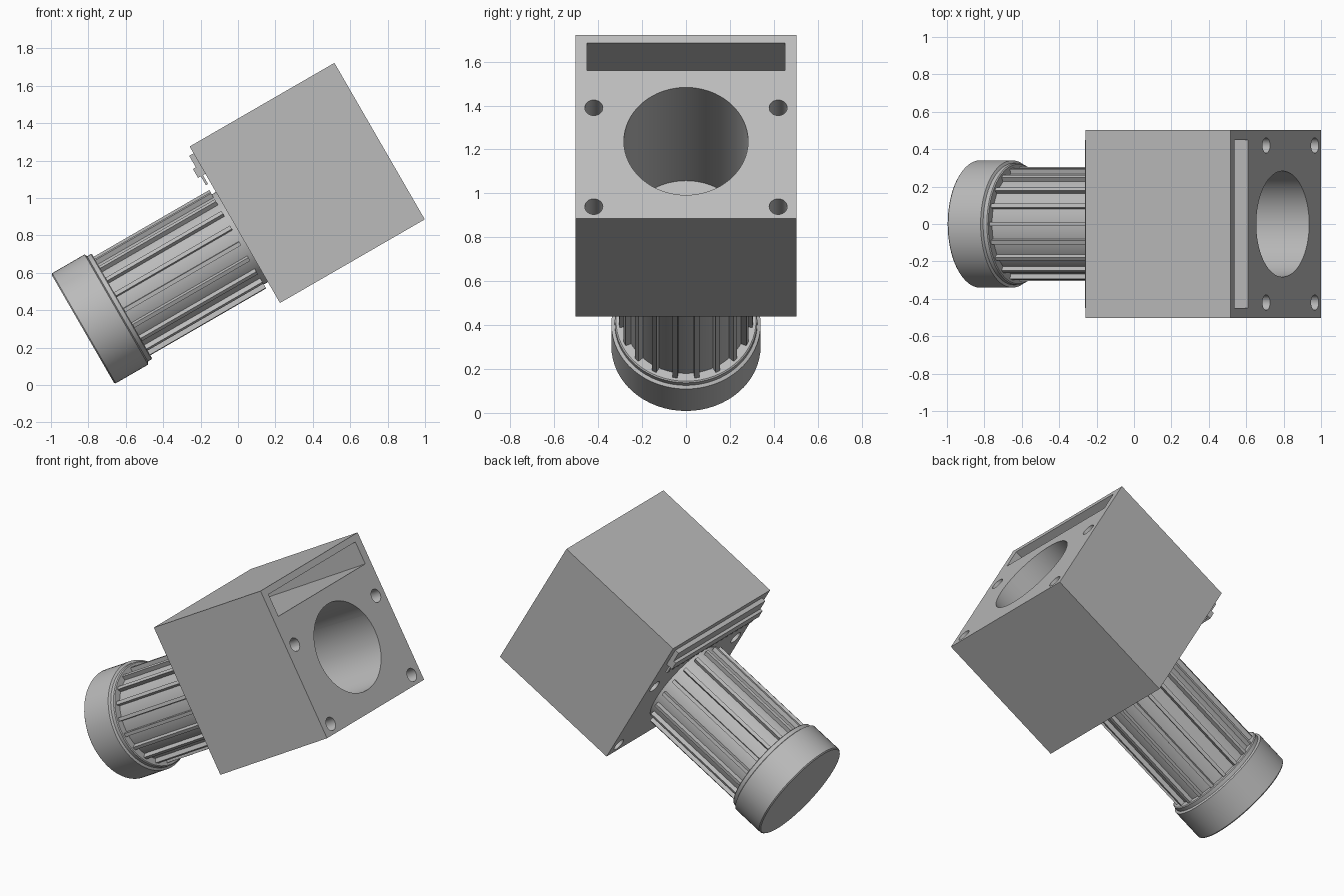
import bpy, bmesh, math
from mathutils import Matrix, Vector

if "Cube" in bpy.data.objects:
    bpy.data.objects.remove(bpy.data.objects["Cube"], do_unlink=True)

# The machine is built level along x, then tilted nose up
TILT = Matrix.Translation((0.37, 0, 1.08)) @ Matrix.Rotation(math.radians(-30), 4, 'Y')
AXIS_Z = -0.076
BACK, FRONT, HALF_Y, HALF_Z = -0.447, 0.447, 0.503, 0.483

grey = bpy.data.materials.new("machine grey")
grey.use_nodes = True
grey.diffuse_color = (0.5, 0.5, 0.5, 1)
grey.node_tree.nodes["Principled BSDF"].inputs["Base Color"].default_value = (0.5, 0.5, 0.5, 1)


def add_box(bm, low, high, turn=Matrix()):
    low, high = Vector(low), Vector(high)
    m = turn @ Matrix.Translation((low + high) / 2) @ Matrix.Diagonal((*(high - low), 1))
    bmesh.ops.create_cube(bm, size=1, matrix=m)


def add_rod(bm, x0, x1, y, z, radius, sides):
    m = Matrix.Translation(((x0 + x1) / 2, y, z)) @ Matrix.Rotation(math.pi / 2, 4, 'Y')
    bmesh.ops.create_cone(bm, cap_ends=True, segments=sides, radius1=radius,
                          radius2=radius, depth=x1 - x0, matrix=m)


def add_lathe(bm, profile, sides=64):
    verts = [bm.verts.new((x, 0, AXIS_Z + r)) for x, r in profile]
    edges = [bm.edges.new(pair) for pair in zip(verts, verts[1:])]
    bmesh.ops.spin(bm, geom=verts + edges, cent=(0, 0, AXIS_Z), axis=(1, 0, 0),
                   angle=math.tau, steps=sides)
    bmesh.ops.remove_doubles(bm, verts=bm.verts, dist=0.0005)


def finish(name, bm):
    bmesh.ops.recalc_face_normals(bm, faces=bm.faces)
    mesh = bpy.data.meshes.new(name)
    bm.to_mesh(mesh)
    bm.free()
    mesh.transform(TILT)
    mesh.materials.append(grey)
    obj = bpy.data.objects.new(name, mesh)
    bpy.context.collection.objects.link(obj)
    return obj


def activate(obj):
    bpy.ops.object.select_all(action='DESELECT')
    obj.select_set(True)
    bpy.context.view_layer.objects.active = obj


# Housing block with bore, corner holes and slot
bm = bmesh.new()
add_box(bm, (BACK, -HALF_Y, -HALF_Z), (FRONT, HALF_Y, HALF_Z))
housing = finish("housing", bm)

bm = bmesh.new()
add_rod(bm, -0.403, FRONT + 0.1, 0, AXIS_Z, 0.283, 64)
for y in (-0.42, 0.42):
    for z in (-0.42, 0.1):
        add_rod(bm, BACK - 0.1, FRONT + 0.1, y, z, 0.041, 32)
add_box(bm, (-0.4, -0.45, 0.297), (FRONT + 0.1, 0.45, 0.441))
cutter = finish("housing_cutter", bm)
cutter.hide_render = True

activate(housing)
cut = housing.modifiers.new("openings", 'BOOLEAN')
cut.operation = 'DIFFERENCE'
cut.solver = 'EXACT'
cut.object = cutter
bpy.ops.object.modifier_apply(modifier=cut.name)
bpy.data.objects.remove(cutter, do_unlink=True)

# Motor barrel
bm = bmesh.new()
add_lathe(bm, [(-1.2, 0), (-1.2, 0.278), (BACK + 0.01, 0.278), (BACK + 0.01, 0)])
barrel = finish("motor_barrel", bm)

# Cooling ribs around the barrel
bm = bmesh.new()
RIBS = 19
for i in range(RIBS):
    turn = Matrix.Translation((0, 0, AXIS_Z)) @ Matrix.Rotation(math.tau * i / RIBS, 4, 'X')
    add_box(bm, (-1.2, -0.011, 0.26), (-0.472, 0.011, 0.305), turn)
finish("cooling_ribs", bm)

# End cap with a stepped rim
bm = bmesh.new()
add_lathe(bm, [(-1.429, 0), (-1.429, 0.333), (-1.422, 0.34), (-1.222, 0.34),
               (-1.215, 0.325), (-1.192, 0.325), (-1.187, 0.319), (-1.187, 0)])
end_cap = finish("end_cap", bm)

# Terminal strip on the back of the housing
bm = bmesh.new()
add_box(bm, (-0.474, -0.45, 0.37), (BACK + 0.005, 0.45, 0.441))
add_box(bm, (-0.492, -0.45, 0.315), (BACK + 0.005, 0.45, 0.37))
finish("terminal_strip", bm)

# Row of terminal pins under the strip
bm = bmesh.new()
PINS = 18
for i in range(PINS):
    y = -0.43 + 0.86 * i / (PINS - 1)
    add_box(bm, (-0.475, y - 0.012, 0.26), (-0.462, y + 0.012, 0.32))
finish("terminal_pins", bm)

for obj in (housing, barrel, end_cap):
    activate(obj)
    bpy.ops.object.shade_smooth_by_angle(angle=math.radians(30))
